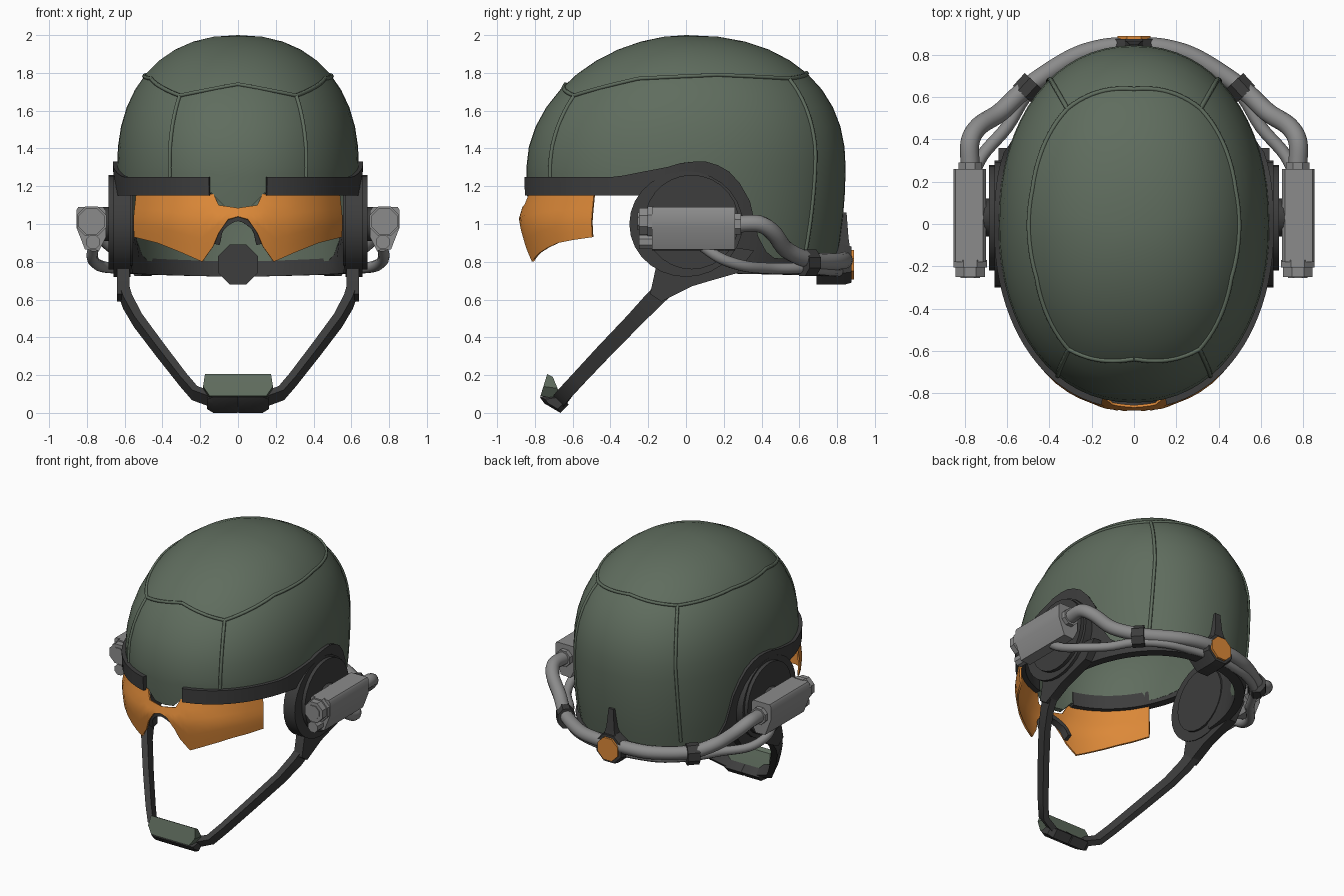
import bpy, bmesh, math
from mathutils import Vector

if "Cube" in bpy.data.objects:
    bpy.data.objects.remove(bpy.data.objects["Cube"])

A, B, E = 0.64, 0.845, 0.93          # helmet half width, half length, oval exponent
PI = math.pi


def material(name, r, g, b):
    m = bpy.data.materials.new(name)
    m.diffuse_color = (r, g, b, 1)
    m.use_nodes = True
    m.node_tree.nodes["Principled BSDF"].inputs["Base Color"].default_value = m.diffuse_color
    return m


GREEN = material("olive_green", 0.115, 0.152, 0.112)
DARK = material("dark_grey", 0.047, 0.047, 0.047)
GREY = material("light_grey", 0.26, 0.26, 0.26)
ORANGE = material("amber_orange", 0.72, 0.25, 0.04)


def finish(bm, name, mat, mirror=False, thick=0, offset=-1, angle=35):
    bmesh.ops.remove_doubles(bm, verts=bm.verts, dist=0.0005)
    bmesh.ops.recalc_face_normals(bm, faces=bm.faces)
    for f in bm.faces:
        f.smooth = True
    for e in bm.edges:
        e.smooth = len(e.link_faces) == 2 and e.calc_face_angle(0) < math.radians(angle)
    me = bpy.data.meshes.new(name)
    bm.to_mesh(me)
    bm.free()
    me.materials.append(mat)
    ob = bpy.data.objects.new(name, me)
    bpy.context.collection.objects.link(ob)
    if mirror:
        ob.modifiers.new("mirror", "MIRROR")
    if thick:
        s = ob.modifiers.new("solid", "SOLIDIFY")
        s.thickness, s.offset = thick, offset
    return ob


def skin(bm, sections, closed=True):
    """Faces between successive rings or rows of points."""
    rows = [[bm.verts.new(p) for p in s] for s in sections]
    n = len(rows[0])
    for a, b in zip(rows, rows[1:]):
        for i in range(n if closed else n - 1):
            j = (i + 1) % n
            bm.faces.new((a[i], a[j], b[j], b[i]))
    return rows


def loft(name, mat, sections, mirror=False, angle=35):
    bm = bmesh.new()
    rows = skin(bm, sections)
    bm.faces.new(rows[0])
    bm.faces.new(rows[-1])
    return finish(bm, name, mat, mirror, angle=angle)


def ring(r, n, r2=None, phase=0):
    r2 = r2 or r
    return [(r * math.cos(2 * PI * i / n + phase), r2 * math.sin(2 * PI * i / n + phase)) for i in range(n)]


def rect(w, h):
    return [(-w, -h), (w, -h), (w, h), (-w, h)]


def sweep(name, mat, path, section, ref=(0, 0, 1), mirror=False, scales=None, angle=35):
    pts = [Vector(p) for p in path]
    secs = []
    for i, p in enumerate(pts):
        t = (pts[min(i + 1, len(pts) - 1)] - pts[max(i - 1, 0)]).normalized()
        side = t.cross(Vector(ref)).normalized()
        up = side.cross(t)
        k = scales[i] if scales else 1
        secs.append([p + side * u * k + up * v * k for u, v in section])
    return loft(name, mat, secs, mirror, angle)


def smooth_path(pts, n=5):
    p = [Vector(q) for q in pts]
    p = [2 * p[0] - p[1]] + p + [2 * p[-1] - p[-2]]
    out = []
    for a, b, c, d in zip(p, p[1:], p[2:], p[3:]):
        for i in range(n):
            t = i / n
            out.append(0.5 * (2 * b + (c - a) * t + (2 * a - 5 * b + 4 * c - d) * t * t
                              + (3 * b - a - 3 * c + d) * t ** 3))
    return out + [p[-2]]


def keyed(keys, t):
    for (t0, v0), (t1, v1) in zip(keys, keys[1:]):
        if t <= t1:
            return v0 + (v1 - v0) * max(0, (t - t0) / (t1 - t0))
    return keys[-1][1]


def power(v, e):
    return math.copysign(abs(v) ** e, v)


def theta(y):
    """Angle from the front for a given y on the oval."""
    return math.acos(power(-y / B, 1 / E))


def oval(th, s, z):
    return Vector((A * s * power(math.sin(th), E), -B * s * power(math.cos(th), E), z))


def surf(th, z, off=0):
    """Point on the helmet surface."""
    if z > 1.3:
        p = 2.25 - 0.35 * max(0, math.cos(th))
        s = max(0, 1 - min(1, (z - 1.3) / 0.7) ** p) ** (1 / p)
    else:
        s = 1 - 0.07 * ((1.3 - z) / 0.55) ** 2
    return oval(th, s + off, z)


# Helmet shell: dome with a bottom edge that follows nose, ears and nape
edge = [(0, 1.085), (0.16, 1.10), (0.2, 1.17), (theta(-.3), 1.18), (theta(-.1), 1.22),
        (theta(.2), 1.2), (theta(.36), .9), (theta(.45), .8), (PI, .78)]
cols = 64
rows = []
for k in range(15):
    row = []
    for i in range(cols):
        th = -PI + 2 * PI * i / cols
        zb = keyed(edge, abs(th))
        z = 1.3 + 0.7 * math.cos(PI / 2 * k / 10) if k <= 10 else 1.3 + (zb - 1.3) * (k - 10) / 4
        row.append(surf(th, z))
    rows.append(row)
bm = bmesh.new()
skin(bm, rows[1:])
top = bm.verts.new((0, 0, 2))
bm.verts.ensure_lookup_table()
for i in range(cols):
    bm.faces.new((bm.verts[i], bm.verts[(i + 1) % cols], top))
finish(bm, "helmet_shell", GREEN, thick=0.035, angle=50)

# Raised panel seams on the shell
seams = {"front_seam": ([(0, 1.74), (.59, 1.68)], (0, 0, 1)),
         "front_down_seam": ([(.59, 1.68), (.57, 1.24)], (1, 0, 0)),
         "side_seam": ([(.59, 1.68), (1.2, 1.77), (1.8, 1.79), (2.5, 1.77)], (0, 0, 1)),
         "rear_seam": ([(2.5, 1.77), (PI, 1.8)], (0, 0, 1)),
         "rear_down_seam": ([(2.5, 1.77), (2.5, 1.4), (2.45, .85)], (1, 0, 0))}
for name, (keys, ref) in seams.items():
    zkeys = [(i, k[1]) for i, k in enumerate(keys)]
    tkeys = [(i, k[0]) for i, k in enumerate(keys)]
    n = 10 * (len(keys) - 1)
    path = [surf(keyed(tkeys, i / 10), keyed(zkeys, i / 10)) for i in range(n + 1)]
    sweep(name, GREEN, path, ring(0.011, 6), ref, mirror=True, angle=70)

# Dark rim: brow bar, arch over the ear, strip round the nape
hi = [(.21, 1.25), (theta(-.35), 1.25), (theta(-.1), 1.30), (theta(0), 1.33), (theta(.13), 1.33),
      (theta(.25), 1.26), (theta(.33), 1.12), (theta(.37), .95), (theta(.45), .82), (PI, .80)]
lo = [(.21, 1.15), (theta(-.1), 1.15), (theta(0), .9), (theta(.1), .74), (PI, .72)]
secs = []
for i in range(45):
    th = .21 + (PI - .21) * i / 44
    a, b = keyed(lo, th), keyed(hi, th)
    secs.append([surf(th, a, -.05), surf(th, a, .035), surf(th, b, .035), surf(th, b, -.05)])
loft("rim_band", DARK, secs, mirror=True)

# Visor
v_top = [(0, 1.085), (.1, 1.10), (.13, 1.16), (.54, 1.16)]
v_low = [(0, 1.04), (.05, 1.025), (.1, .95), (.13, .88), (.19, .80), (.3, .85), (.42, .90), (.54, .93)]
bulge = [(.8, 0), (.95, .75), (1.02, 1), (1.16, 0)]
grid = []
for x in (0, .03, .05, .08, .1, .13, .16, .19, .25, .3, .36, .42, .48, .54):
    th = math.asin((x / A) ** (1 / E))
    a, b = keyed(v_top, x), keyed(v_low, x)
    col = [a + (b - a) * k / 6 for k in range(7)]
    grid.append([oval(th, 1 + .05 * keyed(bulge, z) * math.cos(th), z) for z in col])
bm = bmesh.new()
skin(bm, grid, closed=False)
finish(bm, "visor", ORANGE, mirror=True, thick=0.012)

# Nose pad under the visor
arch = [(-.11, -.80, .9), (-.085, -.83, .98), (0, -.85, 1.03), (.085, -.83, .98), (.11, -.80, .9)]
sweep("nose_pad", DARK, smooth_path(arch), rect(.015, .025), (0, 1, 0))

# Ear cups
sweep("ear_cup", DARK, [(.57, 0, 1), (.66, 0, 1)], ring(.30, 28, .28), mirror=True)
sweep("ear_cup_pad", DARK, [(.555, 0, 1), (.58, 0, 1)], ring(.22, 24), mirror=True)
sweep("ear_disc", DARK, [(.64, .03, 1.01), (.685, .03, 1.01)], ring(.25, 28), mirror=True)
sweep("box_mount", DARK, [(.67, .03, 1), (.72, .03, 1)], ring(.09, 12), mirror=True)

# Strap root below the ear
root = [(.1, .9), (.36, .86), (.27, .74), (.13, .70), (.03, .67), (-.13, .59), (-.19, .63),
        (-.155, .79), (-.1, .9)]
loft("strap_root", DARK, [[(x, y, z) for y, z in root] for x in (.575, .64)], mirror=True)

# Chin strap
strap = [(.605, -.12, .65), (.585, -.18, .59), (.53, -.275, .49), (.41, -.43, .33), (.29, -.575, .175),
         (.23, -.64, .105), (.12, -.67, .065)]
sweep("chin_strap", DARK, strap, rect(.022, .043), (0, .707, -.707), mirror=True,
      scales=[1.15, 1.1, 1, .95, .9, .9, .9])

# Chin cup and its base
loft("chin_cup", GREEN, [[(-w, y0, z0), (w, y0, z0), (w, y1, z1), (-w, y1, z1)]
                         for w, y0, y1, z0, z1 in ((.15, -.77, -.66, .09, .07), (.185, -.755, -.68, .14, .13),
                                                   (.175, -.735, -.705, .205, .19))])
base = [(-.775, .085), (-.75, .05), (-.665, 0), (-.62, .045), (-.68, .1)]
loft("chin_base", DARK, [[(x, -.70 + (y + .70) * k, .052 + (z - .052) * k) for y, z in base]
                         for x, k in ((-.165, .6), (-.13, 1), (-.005, 1), (0, .94), (.005, 1), (.13, 1), (.165, .6))])

# Side boxes with nozzles
box = [(.715, 1.09), (.845, 1.09), (.855, 1.075), (.855, .98), (.81, .865), (.735, .86), (.70, .93), (.70, 1.07)]
loft("side_box", GREY, [[(x, y, z) for x, z in box] for y in (-.18, .26)], mirror=True)
for name, x, z, r, y0, y1 in (("large_nozzle", .775, 1.015, .075, -.25, -.17),
                              ("nozzle_collar", .775, 1.015, .085, -.205, -.17),
                              ("nozzle_lens", .775, 1.015, .05, -.256, -.24),
                              ("small_nozzle", .768, .905, .04, -.25, -.17),
                              ("rear_collar", .775, 1.0, .06, .25, .29)):
    sweep(name, GREY, [(x, y0, z), (x, y1, z)], ring(r, 8, phase=PI / 8), mirror=True)

# Hoses running to the back
upper = [(.775, .27, 1.0), (.775, .39, 1.0), (.73, .465, .95), (.63, .53, .865), (.5, .65, .81),
         (.3, .78, .80), (.15, .83, .805), (0, .842, .81)]
lower = [(.765, .09, .88), (.77, .19, .815), (.72, .32, .775), (.6, .46, .765), (.49, .63, .765),
         (.3, .76, .755), (0, .82, .75)]
sweep("upper_hose", GREY, smooth_path(upper), ring(.045, 12), mirror=True, angle=60)
sweep("lower_hose", GREY, smooth_path(lower), ring(.03, 10), mirror=True, angle=60)
sweep("hose_clamp", DARK, [(.53, .615, .795), (.475, .675, .795)], ring(.062, 8, .075, PI / 8), mirror=True)

# Rear unit with amber cap and upright clip
sweep("rear_unit", DARK, [(0, .69, .785), (0, .84, .785), (0, .875, .785)], ring(.115, 8, phase=PI / 8),
      scales=[1, 1, .9])
sweep("rear_cap", ORANGE, [(0, .865, .785), (0, .89, .785)], ring(.085, 8, phase=PI / 8))
loft("rear_clip", DARK, [[(-w, y0, z), (w, y0, z), (w, y1, z), (-w, y1, z)]
                         for w, y0, y1, z in ((.05, .78, .87, .86), (.03, .80, .86, .93), (.02, .82, .85, 1.06))])
